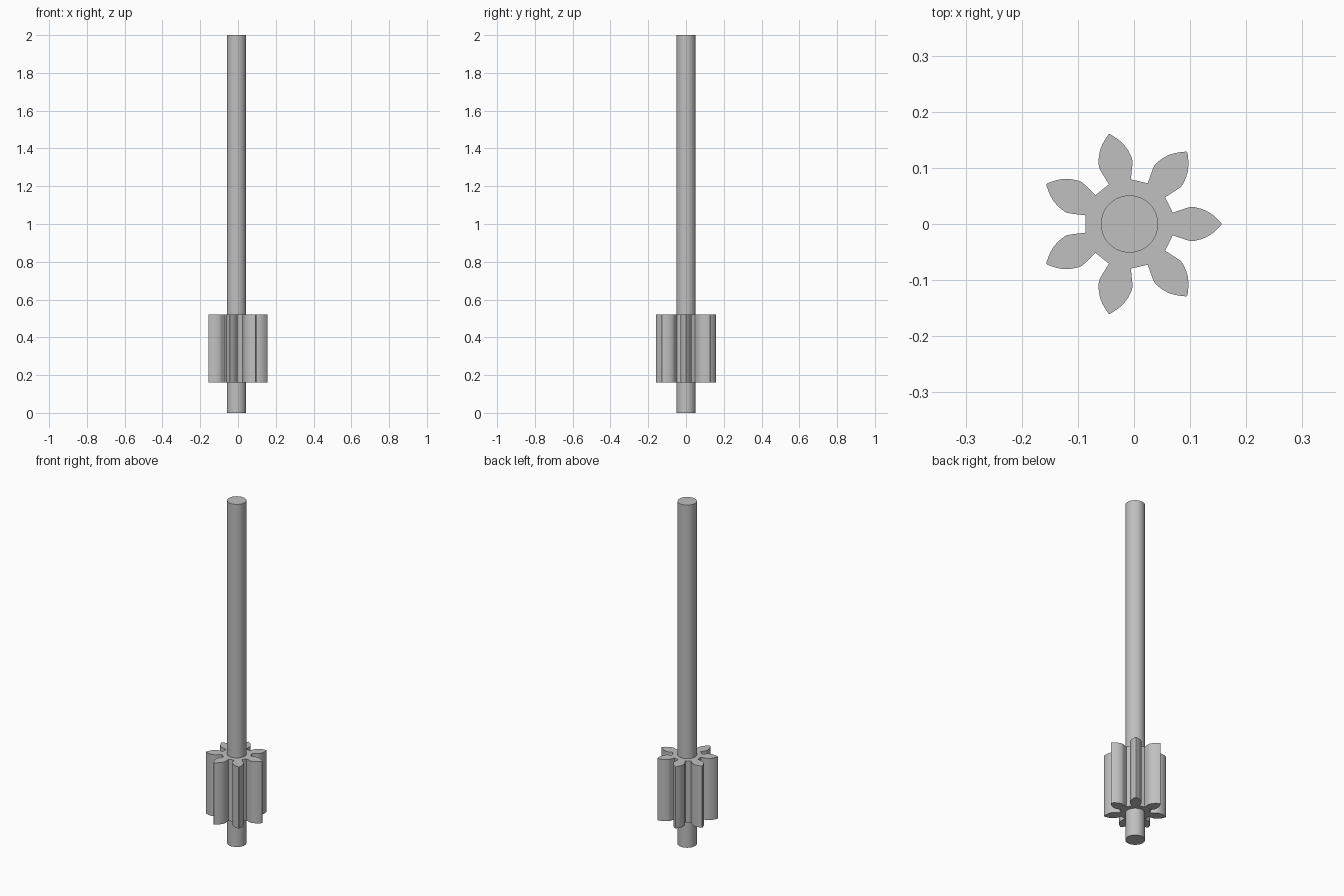
import bpy
import bmesh
from math import cos, sin, pi, radians

cube = bpy.data.objects.get("Cube")
if cube:
    bpy.data.objects.remove(cube, do_unlink=True)

CENTRE_X = -0.008
TEETH = 7

steel = bpy.data.materials.new("grey steel")
steel.use_nodes = True
GREY = (0.527, 0.527, 0.527, 1)
steel.diffuse_color = GREY
steel.node_tree.nodes["Principled BSDF"].inputs["Base Color"].default_value = GREY


def extruded(name, outline, bottom, top):
    """Solid prism from a closed outline, smooth except at sharp edges."""
    bm = bmesh.new()
    base = bm.faces.new([bm.verts.new((x, y, bottom)) for x, y in outline])
    result = bmesh.ops.extrude_face_region(bm, geom=[base], use_keep_orig=True)
    moved = [v for v in result["geom"] if isinstance(v, bmesh.types.BMVert)]
    bmesh.ops.translate(bm, verts=moved, vec=(0, 0, top - bottom))
    bmesh.ops.recalc_face_normals(bm, faces=bm.faces)
    mesh = bpy.data.meshes.new(name)
    bm.to_mesh(mesh)
    bm.free()
    mesh.materials.append(steel)
    obj = bpy.data.objects.new(name, mesh)
    obj.location.x = CENTRE_X
    bpy.context.collection.objects.link(obj)
    bpy.ops.object.select_all(action="DESELECT")
    obj.select_set(True)
    bpy.context.view_layer.objects.active = obj
    bpy.ops.object.shade_smooth_by_angle(angle=radians(28))
    return obj


# Long round shaft
circle = [(0.051 * cos(2 * pi * i / 64), 0.051 * sin(2 * pi * i / 64)) for i in range(64)]
extruded("shaft", circle, 0, 2)

# Pinion: half a tooth from root to tip, mirrored and repeated around the axis
flank = [(0.077, 0.020), (0.102, 0.0285), (0.109, 0.0303), (0.116, 0.0300),
         (0.128, 0.0270), (0.139, 0.0225), (0.150, 0.0150), (0.158, 0.0075),
         (0.162, 0.0035), (0.164, 0.0010)]
tooth = [(x, -y) for x, y in flank] + flank[::-1]
gear = []
for i in range(TEETH):
    a = 2 * pi * i / TEETH
    gear += [(x * cos(a) - y * sin(a), x * sin(a) + y * cos(a)) for x, y in tooth]
extruded("pinion_gear", gear, 0.16, 0.52)
